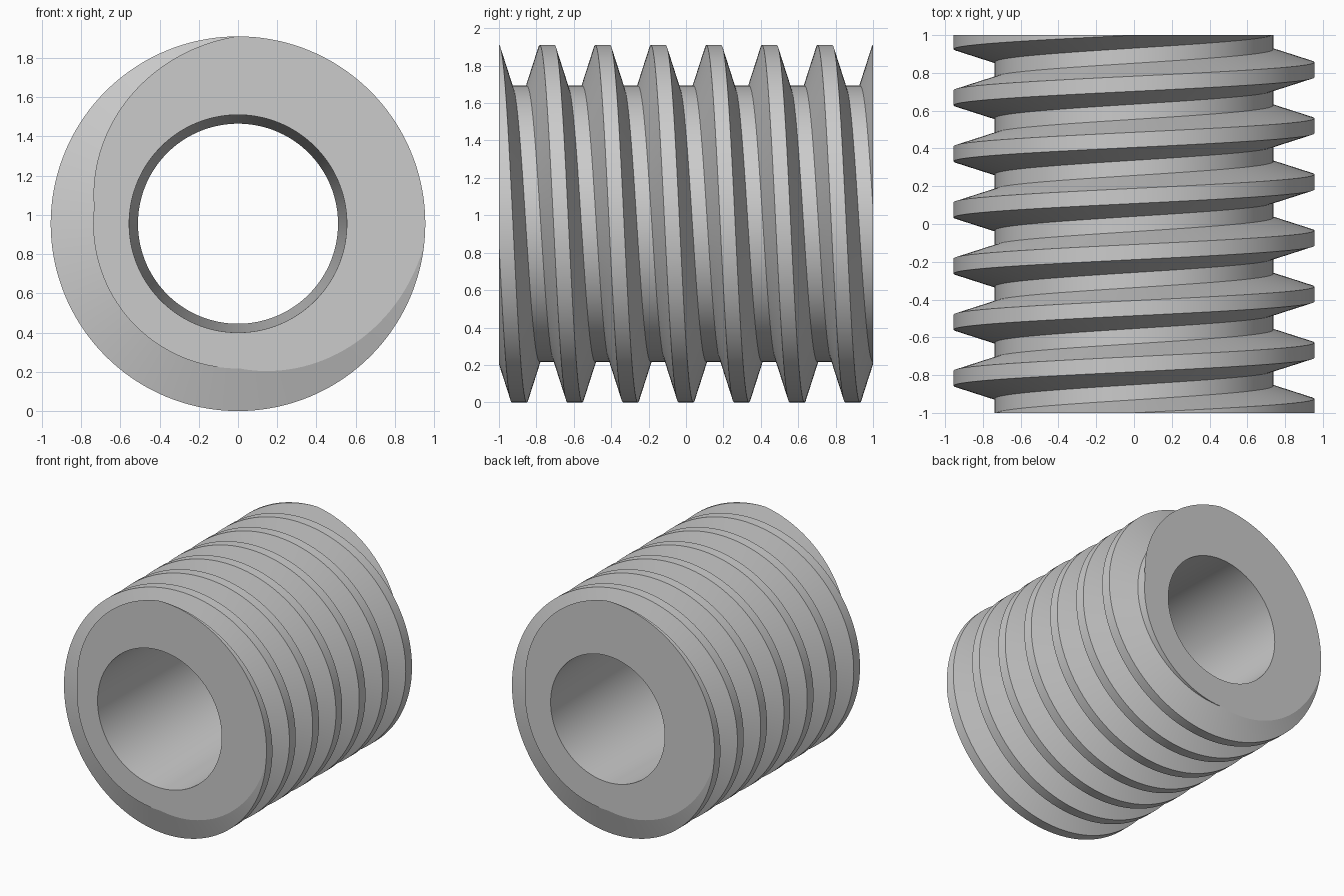
import bpy, bmesh
from math import sin, cos, pi, radians

default = bpy.data.objects.get("Cube")
if default:
    bpy.data.objects.remove(default, do_unlink=True)

# Main dimensions
CREST_R, ROOT_R = 0.955, 0.738
BORE_FRONT, BORE_BACK = 0.555, 0.51
PITCH, FLAT = 0.297, 0.04       # FLAT is half the width of a crest or root
SEGMENTS, TURNS = 144, 10

# One pitch of the thread, as (offset along the axis, radius)
PROFILE = [(-FLAT, CREST_R), (FLAT, CREST_R),
           (PITCH / 2 - FLAT, ROOT_R), (PITCH / 2 + FLAT, ROOT_R)]


def ring_point(radius, y, turn):
    """Point around the y axis; turn runs from the top towards +x."""
    a = 2 * pi * turn
    return (radius * sin(a), y, CREST_R + radius * cos(a))


bm = bmesh.new()

# Helical thread surface, longer than the part
columns = []
for i in range(SEGMENTS):
    turn = i / SEGMENTS
    column = []
    for n in range(TURNS):
        start = PITCH * (n - TURNS / 2 + 0.5 + turn)
        column += [bm.verts.new(ring_point(r, start + dy, turn)) for dy, r in PROFILE]
    columns.append(column)
step = len(PROFILE)
for i in range(SEGMENTS):
    a = columns[i]
    # the last column joins the first one pitch further along
    b = columns[i + 1] if i + 1 < SEGMENTS else columns[0][step:]
    for k in range(len(b) - 1):
        bm.faces.new((a[k], a[k + 1], b[k + 1], b[k]))

# Trim the thread square at both ends
for side in (-1, 1):
    bmesh.ops.bisect_plane(bm, geom=bm.verts[:] + bm.edges[:] + bm.faces[:], dist=1e-5,
                           plane_co=(0, side, 0), plane_no=(0, side, 0), clear_outer=True)
bmesh.ops.remove_doubles(bm, verts=bm.verts[:], dist=1e-4)

# Tapered bore
rims = [[bm.verts.new(ring_point(r, y, i / SEGMENTS)) for i in range(SEGMENTS)]
        for r, y in ((BORE_FRONT, -1), (BORE_BACK, 1))]
for i in range(SEGMENTS):
    j = (i + 1) % SEGMENTS
    bm.faces.new((rims[0][i], rims[0][j], rims[1][j], rims[1][i]))

# Flat end faces between thread and bore
for side in (-1, 1):
    border = [e for e in bm.edges if e.is_boundary
              and all(abs(v.co.y - side) < 1e-3 for v in e.verts)]
    bmesh.ops.triangle_fill(bm, edges=border, use_beauty=True, normal=(0, side, 0))
bmesh.ops.recalc_face_normals(bm, faces=bm.faces[:])

mesh = bpy.data.meshes.new("threaded_sleeve")
bm.to_mesh(mesh)
bm.free()
sleeve = bpy.data.objects.new("threaded_sleeve", mesh)
bpy.context.collection.objects.link(sleeve)

# Plain grey material
grey = bpy.data.materials.new("plain_grey")
grey.use_nodes = True
colour = (0.6, 0.6, 0.6, 1)
grey.diffuse_color = colour
grey.node_tree.nodes["Principled BSDF"].inputs["Base Color"].default_value = colour
mesh.materials.append(grey)

# Smooth shading with crisp thread edges
bpy.ops.object.select_all(action='DESELECT')
sleeve.select_set(True)
bpy.context.view_layer.objects.active = sleeve
bpy.ops.object.shade_smooth_by_angle(angle=radians(15))
